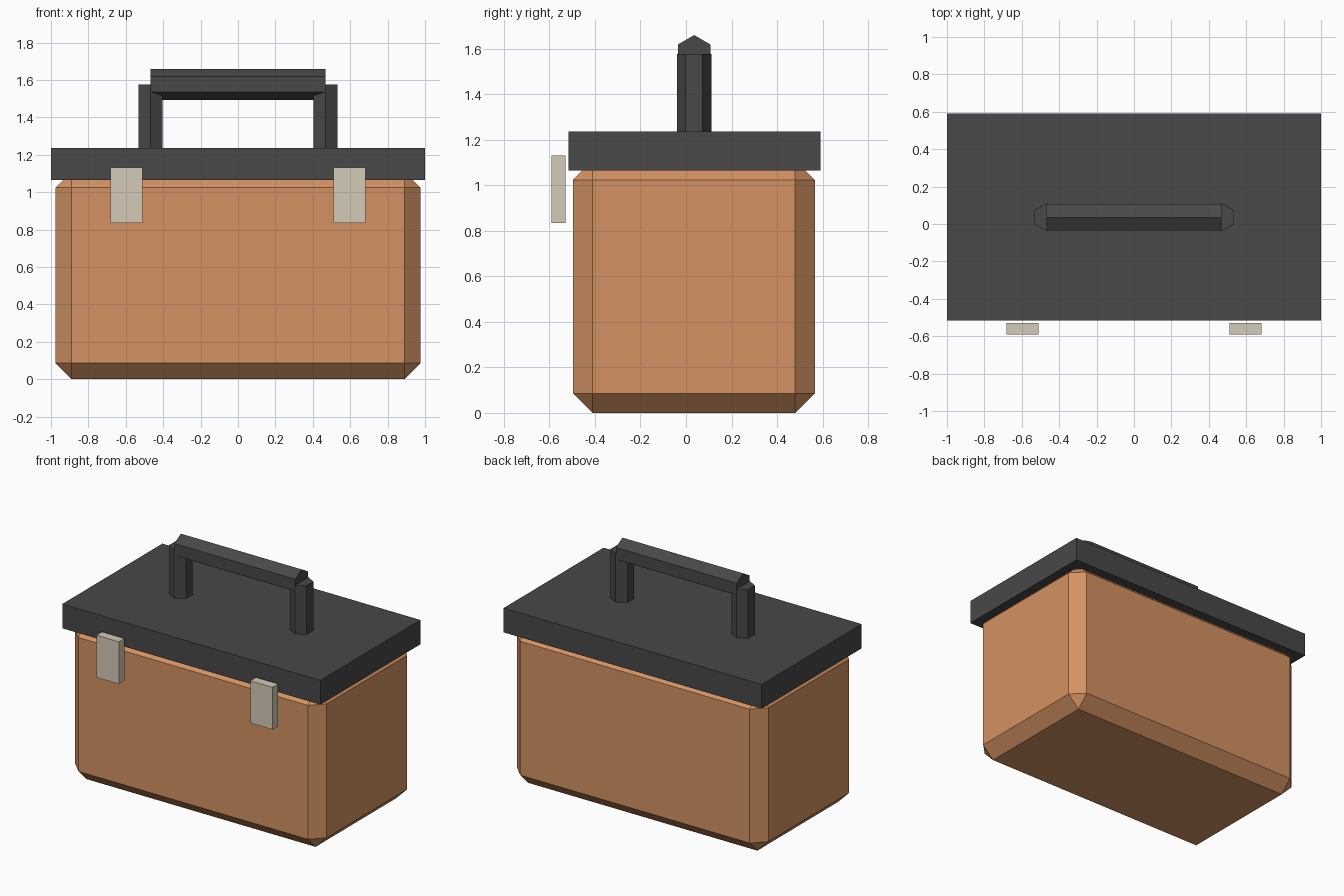
import bpy, bmesh, math
from mathutils import Matrix, Vector

if "Cube" in bpy.data.objects:
    bpy.data.objects.remove(bpy.data.objects["Cube"])


def material(name, rgb):
    m = bpy.data.materials.new(name)
    m.diffuse_color = (*rgb, 1.0)
    m.use_nodes = True
    m.node_tree.nodes["Principled BSDF"].inputs["Base Color"].default_value = m.diffuse_color
    return m


TAN = material("tan_orange", (0.658, 0.287, 0.122))
DARK = material("dark_grey", (0.065, 0.065, 0.065))
BEIGE = material("beige_metal", (0.658, 0.597, 0.474))
YC = 0.036  # depth centre of case and handle


def finish(bm, name, mat):
    me = bpy.data.meshes.new(name)
    bm.to_mesh(me)
    bm.free()
    me.materials.append(mat)
    ob = bpy.data.objects.new(name, me)
    bpy.context.collection.objects.link(ob)
    return ob


def box(name, mat, lo, hi, bevel=0):
    lo, hi = Vector(lo), Vector(hi)
    bm = bmesh.new()
    bmesh.ops.create_cube(bm, size=1, matrix=Matrix.Translation((lo + hi) / 2)
                          @ Matrix.Diagonal((*(hi - lo), 1)))
    if bevel:
        bmesh.ops.bevel(bm, geom=bm.edges[:], offset=bevel, segments=1,
                        affect='EDGES')
    return finish(bm, name, mat)


def hex_prism(name, mat, radius, length, centre, rot):
    bm = bmesh.new()
    bmesh.ops.create_cone(bm, cap_ends=True, segments=6, radius1=radius,
                          radius2=radius, depth=length)
    # put the first corner on +y, whatever the primitive's start angle
    v = bm.verts[:][0].co
    turn = Matrix.Rotation(math.pi / 2 - math.atan2(v.y, v.x), 4, 'Z')
    bm.transform(Matrix.Translation(centre) @ rot @ turn)
    return finish(bm, name, mat)


# Case body with chamfered edges, and the overhanging lid
box("case_body", TAN, (-0.975, -0.497, 0), (0.975, 0.566, 1.11), 0.086)
box("lid", DARK, (-1, -0.516, 1.066), (1, 0.591, 1.236))

# Latches and handle posts, one per side
for side, sx in (("left", -1), ("right", 1)):
    x = sx * 0.596
    box("latch_" + side, BEIGE, (x - 0.086, -0.591, 0.835),
        (x + 0.086, -0.529, 1.131))
    hex_prism("handle_post_" + side, DARK, 0.075, 0.375,
              (sx * 0.468, YC, 1.577 - 0.1875), Matrix.Identity(4))

# Handle bar: hexagon with a corner pointing up, lying along x
along_x = Matrix.Rotation(math.pi / 2, 4, 'X') @ Matrix.Rotation(math.pi / 2, 4, 'Y')
hex_prism("handle_bar", DARK, 0.083, 0.936, (0, YC, 1.577), along_x)
